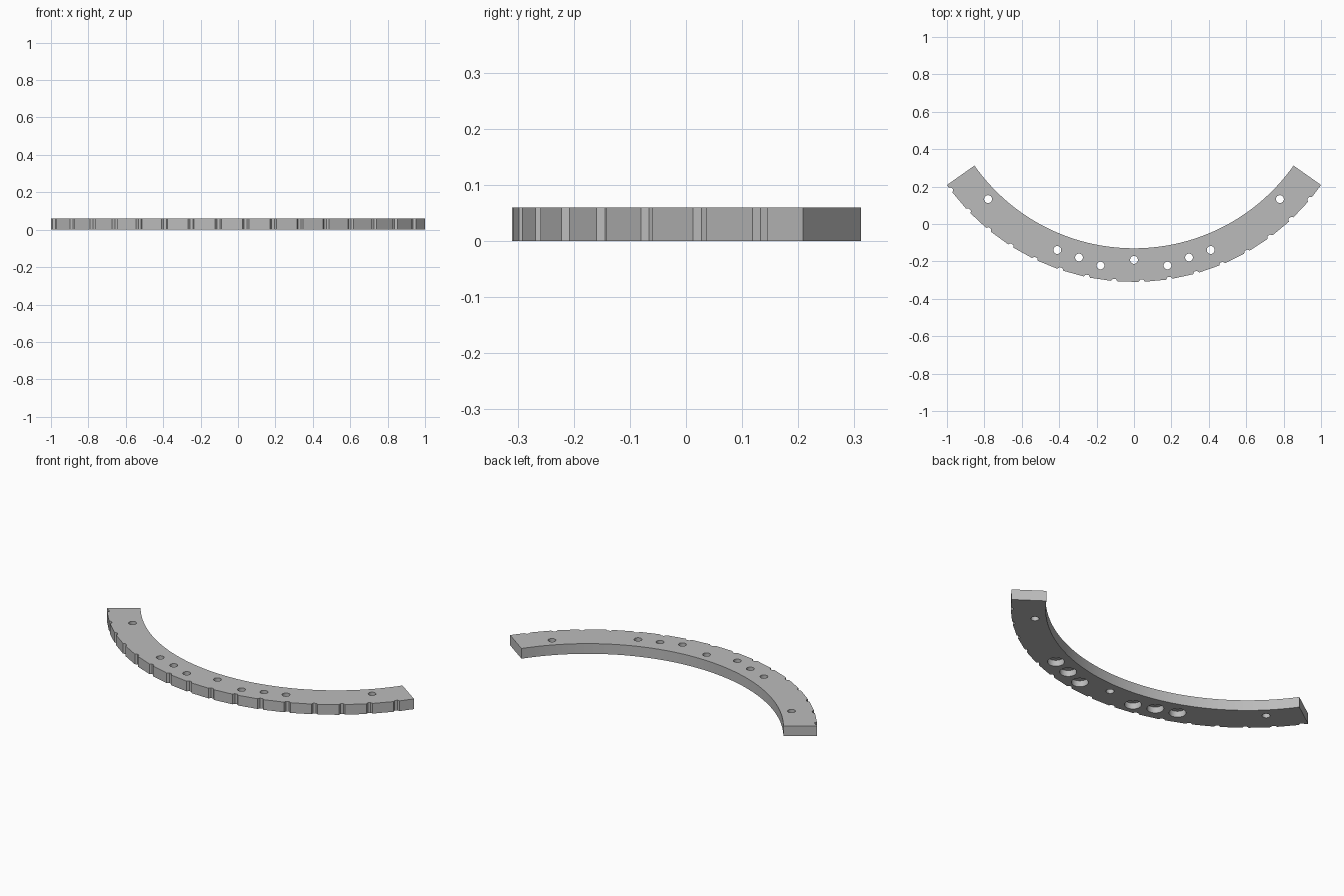
import bpy
import bmesh
from math import sin, cos, radians

if "Cube" in bpy.data.objects:
    bpy.data.objects.remove(bpy.data.objects["Cube"])

CENTRE_Y, OUTER, INNER = 0.914, 1.224, 1.044
HALF_ANGLE = radians(54.8)
THICK = 0.06

grey = bpy.data.materials.new("plain grey")
grey.use_nodes = True
grey.diffuse_color = (0.5, 0.5, 0.5, 1)
grey.node_tree.nodes["Principled BSDF"].inputs["Base Color"].default_value = grey.diffuse_color


def polar(radius, angle):
    """Point on an arc, with angle zero at the front middle."""
    return (radius * sin(angle), CENTRE_Y - radius * cos(angle), 0)


def make_object(name, bm):
    mesh = bpy.data.meshes.new(name)
    bm.to_mesh(mesh)
    bm.free()
    mesh.materials.append(grey)
    obj = bpy.data.objects.new(name, mesh)
    bpy.context.collection.objects.link(obj)
    return obj


def make_cutters(name, spots, radius, bottom, top):
    bm = bmesh.new()
    for x, y in spots:
        ring = bmesh.ops.create_cone(bm, cap_ends=True, segments=32, radius1=radius,
                                     radius2=radius, depth=top - bottom)
        bmesh.ops.translate(bm, verts=ring["verts"], vec=(x, y, (top + bottom) / 2))
    obj = make_object(name, bm)
    obj.hide_render = True
    return obj


# Outline: outer edge with evenly spaced shallow notches, then smooth inner edge
outline = [polar(OUTER, -HALF_ANGLE)]
for k in range(-8, 8):
    middle = radians(1.95 + 6.9 * k)
    for offset, depth in ((-0.017, 0), (-0.008, 0.012), (0.008, 0.012), (0.017, 0)):
        outline.append(polar(OUTER - depth, middle + offset / OUTER))
outline.append(polar(OUTER, HALF_ANGLE))
STEPS = 64
outline += [polar(INNER, HALF_ANGLE * (1 - 2 * i / STEPS)) for i in range(STEPS + 1)]

# Curved bar
bm = bmesh.new()
face = bm.faces.new([bm.verts.new(p) for p in outline])
new = bmesh.ops.extrude_face_region(bm, geom=[face])["geom"]
bmesh.ops.translate(bm, verts=[v for v in new if isinstance(v, bmesh.types.BMVert)],
                    vec=(0, 0, THICK))
bmesh.ops.recalc_face_normals(bm, faces=bm.faces)
bar = make_object("curved_bar", bm)

# Through holes, with wide counterbores under the two groups of three
group = [(0.41, -0.139), (0.294, -0.179), (0.179, -0.222)]
bored = [(side * x, y) for side in (-1, 1) for x, y in group]
plain = [(-0.78, 0.133), (0.78, 0.133), (0, -0.192)]
cutters = [make_cutters("counterbore_cutters", bored, 0.044, -0.03, 0.035),
           make_cutters("hole_cutters", bored + plain, 0.021, -0.05, 0.1)]
for cutter in cutters:
    mod = bar.modifiers.new(cutter.name, 'BOOLEAN')
    mod.operation = 'DIFFERENCE'
    mod.solver = 'EXACT'
    mod.object = cutter

# Apply the cuts and drop the cutters
depsgraph = bpy.context.evaluated_depsgraph_get()
bar.data = bpy.data.meshes.new_from_object(bar.evaluated_get(depsgraph))
bar.modifiers.clear()
for cutter in cutters:
    bpy.data.objects.remove(cutter)

bpy.ops.object.select_all(action='DESELECT')
bar.select_set(True)
bpy.context.view_layer.objects.active = bar
bpy.ops.object.shade_smooth_by_angle(angle=radians(30))
